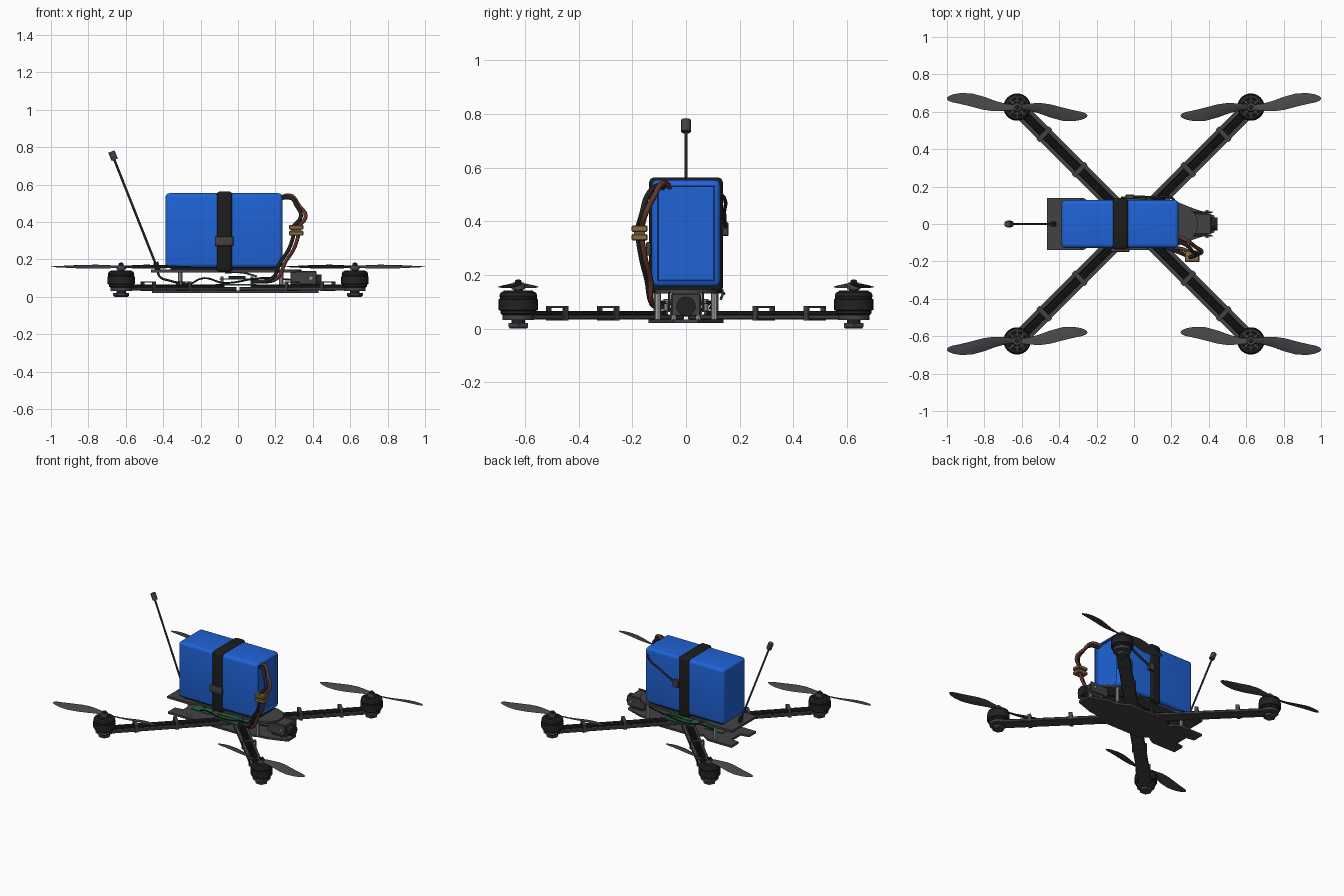
import bpy, bmesh, math
from mathutils import Vector, Matrix

if "Cube" in bpy.data.objects:
    bpy.data.objects.remove(bpy.data.objects["Cube"])


def mat(name, r, g, b):
    m = bpy.data.materials.new(name)
    m.diffuse_color = (r, g, b, 1)
    m.use_nodes = True
    m.node_tree.nodes["Principled BSDF"].inputs["Base Color"].default_value = m.diffuse_color
    return m


BLUE = mat("battery blue", 0.014, 0.125, 0.68)
CARBON = mat("carbon grey", 0.055, 0.055, 0.06)
BLACK = mat("motor black", 0.016, 0.016, 0.018)
STRAP = mat("strap black", 0.012, 0.012, 0.012)
PROP = mat("propeller grey", 0.062, 0.062, 0.068)
METAL = mat("metal", 0.38, 0.38, 0.4)
WIRE = mat("cable brown", 0.12, 0.035, 0.025)
TAN = mat("connector tan", 0.23, 0.15, 0.055)
GREEN = mat("board green", 0.02, 0.12, 0.045)


def finish(bm, name, m, quad=False, mirror_y=False, angle=35):
    bmesh.ops.recalc_face_normals(bm, faces=bm.faces)
    me = bpy.data.meshes.new(name)
    bm.to_mesh(me)
    bm.free()
    ob = bpy.data.objects.new(name, me)
    bpy.context.collection.objects.link(ob)
    me.materials.append(m)
    bpy.ops.object.select_all(action='DESELECT')
    ob.select_set(True)
    bpy.context.view_layer.objects.active = ob
    bpy.ops.object.shade_smooth_by_angle(angle=math.radians(angle))
    if quad or mirror_y:
        mod = ob.modifiers.new("mirror", 'MIRROR')
        mod.use_axis = (quad, True, False)
        mod.use_mirror_merge = False
    return ob


def add_box(bm, lo, hi, bevel=0, seg=2, xf=None):
    """Box between two corners, optionally bevelled and transformed."""
    c = [(a + b) / 2 for a, b in zip(lo, hi)]
    s = [b - a for a, b in zip(lo, hi)]
    vs = bmesh.ops.create_cube(bm, size=1, matrix=Matrix.Translation(c) @ Matrix.Diagonal((*s, 1)))["verts"]
    if xf:
        bmesh.ops.transform(bm, matrix=xf, verts=vs)
    if bevel:
        es = list({e for v in vs for e in v.link_edges})
        bmesh.ops.bevel(bm, geom=es, offset=bevel, segments=seg, profile=0.5, affect='EDGES')


def box(name, m, lo, hi, bevel=0, seg=2, xf=None, **kw):
    bm = bmesh.new()
    add_box(bm, lo, hi, bevel, seg, xf)
    return finish(bm, name, m, **kw)


def plate(name, m, half, z0, z1):
    """Flat plate: half outline (x, y) mirrored over y, extruded upwards."""
    pts = half + [(x, -y) for x, y in reversed(half) if y > 1e-6]
    bm = bmesh.new()
    f = bm.faces.new([bm.verts.new((x, y, z0)) for x, y in pts])
    r = bmesh.ops.extrude_face_region(bm, geom=[f])
    bmesh.ops.translate(bm, vec=(0, 0, z1 - z0), verts=[g for g in r["geom"] if isinstance(g, bmesh.types.BMVert)])
    return finish(bm, name, m)


def lathe(name, m, profile, at, n=24, **kw):
    """Spin a closed (radius, z) profile about a vertical axis."""
    bm = bmesh.new()
    vs = [bm.verts.new((r, 0, z)) for r, z in profile]
    es = [bm.edges.new(p) for p in zip(vs, vs[1:])]
    bmesh.ops.spin(bm, geom=vs + es, cent=(0, 0, 0), axis=(0, 0, 1), angle=2 * math.pi, steps=n)
    bmesh.ops.remove_doubles(bm, verts=bm.verts, dist=1e-5)
    bmesh.ops.translate(bm, vec=at, verts=bm.verts)
    return finish(bm, name, m, **kw)


def rod(name, m, a, b, r, n=12, **kw):
    a, b = Vector(a), Vector(b)
    q = (b - a).to_track_quat('Z', 'Y').to_matrix().to_4x4()
    bm = bmesh.new()
    bmesh.ops.create_cone(bm, cap_ends=True, segments=n, radius1=r, radius2=r, depth=(b - a).length,
                          matrix=Matrix.Translation((a + b) / 2) @ q)
    return finish(bm, name, m, **kw)


def cable(name, m, pts, r):
    cu = bpy.data.curves.new(name, 'CURVE')
    cu.dimensions = '3D'
    cu.bevel_depth, cu.bevel_resolution, cu.resolution_u, cu.use_fill_caps = r, 2, 6, True
    sp = cu.splines.new('BEZIER')
    sp.bezier_points.add(len(pts) - 1)
    for bp, p in zip(sp.bezier_points, pts):
        bp.co = p
        bp.handle_left_type = bp.handle_right_type = 'AUTO'
    ob = bpy.data.objects.new(name, cu)
    bpy.context.collection.objects.link(ob)
    cu.materials.append(m)
    bpy.ops.object.select_all(action='DESELECT')
    ob.select_set(True)
    bpy.context.view_layer.objects.active = ob
    bpy.ops.object.convert(target='MESH')


# Frame plates, with a notch at the tail and a tapered nose
plate("bottom_plate", CARBON, [(-0.40, 0), (-0.40, 0.05), (-0.46, 0.06), (-0.46, 0.14), (-0.27, 0.14), (-0.21, 0.10),
      (-0.15, 0.14), (0.15, 0.14), (0.22, 0.10), (0.30, 0.09), (0.43, 0.045)], 0.02, 0.034)
plate("top_plate", CARBON, [(-0.465, 0.14), (-0.30, 0.14), (-0.24, 0.115), (0.24, 0.115), (0.30, 0.09),
      (0.34, 0.03)], 0.130, 0.145)
box("battery_pad", STRAP, (-0.36, -0.10, 0.145), (0.22, 0.10, 0.16))
for i, (x, y) in enumerate([(-0.31, 0.11), (0.23, 0.105)]):
    rod(f"standoffs_{i}", METAL, (x, y, 0.034), (x, y, 0.135), 0.012, 8, mirror_y=True)

# Arms at 45 degrees: slab, motor pad, wires and clips
R45 = Matrix.Rotation(math.radians(45), 4, 'Z')
MX = 0.625
LEN = MX * math.sqrt(2)
box("arms", CARBON, (0.05, -0.043, 0.034), (LEN - 0.02, 0.043, 0.052), 0.003, 1, R45, quad=True)
lathe("motor_pads", CARBON, [(0, 0.032), (0.058, 0.032), (0.058, 0.052), (0, 0.052)], (MX, MX, 0), quad=True)
bm = bmesh.new()
for k in (-1, 0, 1):
    add_box(bm, (0.12, k * 0.016 - 0.006, 0.05), (LEN - 0.05, k * 0.016 + 0.006, 0.066), 0.004, 1, R45)
finish(bm, "arm_wires", BLACK, quad=True)
bm = bmesh.new()
for c in (0.29, 0.48):
    d = c * math.sqrt(2)
    for lo, hi in [((-0.048, 0.030), (0.048, 0.035)), ((-0.048, 0.076), (0.048, 0.083)),
                   ((-0.048, 0.030), (-0.041, 0.083)), ((0.041, 0.030), (0.048, 0.083))]:
        add_box(bm, (d - 0.012, *lo), (d + 0.012, *hi), xf=R45)
finish(bm, "arm_clips", CARBON, quad=True)

# Motors: foot, bell, spoked cap and shaft
lathe("motor_feet", CARBON, [(0, 0), (0.036, 0), (0.042, 0.006), (0.042, 0.02), (0, 0.02)], (MX, MX, 0), 6, quad=True)
lathe("motor_foot_screws", BLACK, [(0, 0.018), (0.025, 0.018), (0.025, 0.034), (0, 0.034)], (MX, MX, 0), 12, quad=True)
lathe("motor_bells", BLACK, [(0, 0.045), (0.052, 0.045), (0.066, 0.056), (0.066, 0.066), (0.073, 0.069), (0.073, 0.108),
      (0.069, 0.111), (0.069, 0.118), (0.071, 0.121), (0.066, 0.134), (0.048, 0.141), (0.044, 0.134), (0.018, 0.134),
      (0.018, 0.15), (0, 0.15)], (MX, MX, 0), 32, quad=True)
bm = bmesh.new()
for k in range(8):
    add_box(bm, (0.012, -0.004, 0.13), (0.055, 0.004, 0.141),
            xf=Matrix.Translation((MX, MX, 0)) @ Matrix.Rotation(k * math.pi / 4, 4, 'Z'))
finish(bm, "motor_spokes", CARBON, quad=True)
lathe("propeller_hubs", PROP, [(0, 0.146), (0.024, 0.146), (0.026, 0.155), (0.022, 0.168), (0, 0.168)],
      (MX, MX, 0), 20, quad=True)
lathe("propeller_nuts", BLACK, [(0, 0.165), (0.014, 0.165), (0.014, 0.178), (0.006, 0.183), (0, 0.183)],
      (MX, MX, 0), 6, quad=True)

# Propellers: two lofted, twisted blades each
bm = bmesh.new()
stations = [(0.01, 0.03, 24), (0.06, 0.040, 24), (0.12, 0.060, 21), (0.18, 0.072, 17), (0.25, 0.071, 13),
            (0.31, 0.058, 10), (0.35, 0.042, 8), (0.370, 0.024, 7), (0.378, 0.008, 7)]
for turn in (0, math.pi):
    base = Matrix.Translation((MX, MX, 0.161)) @ Matrix.Rotation(math.radians(7) + turn, 4, 'Z')
    prev = None
    for r, ch, pitch in stations:
        t = 0.006 if r < 0.3 else 0.003
        tw = Matrix.Rotation(math.radians(-pitch), 4, 'X')
        sweep = 0.010 * math.sin(r / 0.378 * 2 * math.pi)
        sec = [(-0.5, 0), (-0.2, 0.6), (0.2, 0.6), (0.5, 0), (0.2, -0.4), (-0.2, -0.4)]
        ring = [bm.verts.new(base @ (Vector((r, -sweep, 0)) + tw @ Vector((0, u * ch, v * t)))) for u, v in sec]
        if prev:
            for i in range(6):
                bm.faces.new((prev[i], prev[(i + 1) % 6], ring[(i + 1) % 6], ring[i]))
        else:
            bm.faces.new(ring)
        prev = ring
    bm.faces.new(prev)
finish(bm, "propellers", PROP, quad=True, angle=50)

# Battery with a recessed front end, held by a strap
bm = bmesh.new()
add_box(bm, (-0.388, -0.128, 0.156), (0.238, 0.128, 0.554), 0.022, 4)
end = max(bm.faces, key=lambda f: f.calc_center_median().x)
bmesh.ops.inset_region(bm, faces=[end], thickness=0.004, depth=-0.012)
finish(bm, "battery", BLUE)
box("strap", STRAP, (-0.115, -0.137, 0.133), (-0.030, 0.137, 0.563), 0.018, 3)
box("strap_buckle", CARBON, (-0.124, -0.149, 0.272), (-0.024, -0.13, 0.322), 0.005)

# Main power cables and connector on the front side
box("power_connector_upper", TAN, (0.272, -0.203, 0.360), (0.350, -0.143, 0.384), 0.004, 1)
box("power_connector_lower", TAN, (0.272, -0.203, 0.328), (0.350, -0.143, 0.352), 0.004, 1)
box("power_connector_core", TAN, (0.282, -0.193, 0.345), (0.340, -0.153, 0.367))
for i, (d, m) in enumerate([(0.0, WIRE), (0.026, BLACK)]):
    cable(f"battery_cable_{i}", m, [(0.21, -0.055 - d, 0.525), (0.285, -0.09 - d, 0.54 - d / 2),
          (0.325 - d / 2, -0.12 - d, 0.49), (0.362 - d, -0.15 - d / 2, 0.43), (0.325 - d, -0.165 - d / 2, 0.38)], 0.0105)
    cable(f"frame_cable_{i}", m, [(0.325 - d, -0.165 - d / 2, 0.335), (0.30 - d, -0.152 - d / 2, 0.26),
          (0.25 - d, -0.132 - d / 2, 0.18), (0.21 - d, -0.13, 0.10), (0.10 - d, -0.09, 0.08)], 0.0105)

# Balance lead on the back side
cable("balance_lead", BLACK, [(0.225, 0.11, 0.515), (0.20, 0.14, 0.49), (0.10, 0.143, 0.43), (-0.02, 0.147, 0.37)], 0.007)
box("balance_plug", CARBON, (-0.045, 0.134, 0.345), (0.0, 0.158, 0.395), 0.003, 1)

# Electronics stack between the plates
box("speed_controller_board", GREEN, (-0.12, -0.10, 0.062), (0.10, 0.10, 0.068))
box("flight_board", GREEN, (-0.10, -0.09, 0.092), (0.09, 0.09, 0.098))
box("board_chip", BLACK, (-0.05, -0.05, 0.098), (0.04, 0.05, 0.112))
box("radio_board", GREEN, (-0.33, -0.06, 0.055), (-0.19, 0.06, 0.062))
for i, x in enumerate((-0.085, 0.075)):
    rod(f"board_posts_{i}", METAL, (x, 0.075, 0.034), (x, 0.075, 0.11), 0.008, 8, mirror_y=True)
for i, s in enumerate((-1, 1)):
    cable(f"signal_wire_{i}", BLACK, [(-0.26, s * 0.05, 0.065), (-0.18, s * 0.10, 0.10), (-0.08, s * 0.09, 0.075),
          (0.12, s * 0.10, 0.10), (0.30, s * 0.04, 0.09)], 0.005)
cable("edge_wire", GREEN, [(-0.07, 0.142, 0.13), (0.02, 0.138, 0.13), (0.10, 0.13, 0.11)], 0.005)

# Nose camera between side cheeks
box("camera_cheeks", CARBON, (0.28, 0.058, 0.065), (0.42, 0.068, 0.137), 0.003, 1, mirror_y=True)
box("camera_body", CARBON, (0.30, -0.056, 0.045), (0.415, 0.056, 0.132), 0.006, 1)
rod("camera_lens", BLACK, (0.41, 0, 0.083), (0.447, 0, 0.083), 0.036, 20)
rod("camera_screws", METAL, (0.39, 0.05, 0.10), (0.39, 0.076, 0.10), 0.009, 8, mirror_y=True)
rod("nose_standoffs", METAL, (0.405, 0.045, 0.03), (0.405, 0.045, 0.06), 0.01, 8, mirror_y=True)

# Antenna leaning to the tail
rod("antenna_base", BLACK, (-0.428, 0, 0.14), (-0.440, 0, 0.185), 0.014)
rod("antenna_rod", CARBON, (-0.434, 0, 0.16), (-0.668, 0, 0.75), 0.0065, 8)
rod("antenna_tip", CARBON, (-0.659, 0, 0.733), (-0.677, 0, 0.777), 0.018)
cable("antenna_wire", BLACK, [(-0.43, 0, 0.15), (-0.42, 0.0, 0.11), (-0.36, 0.01, 0.085), (-0.26, 0, 0.065)], 0.006)
